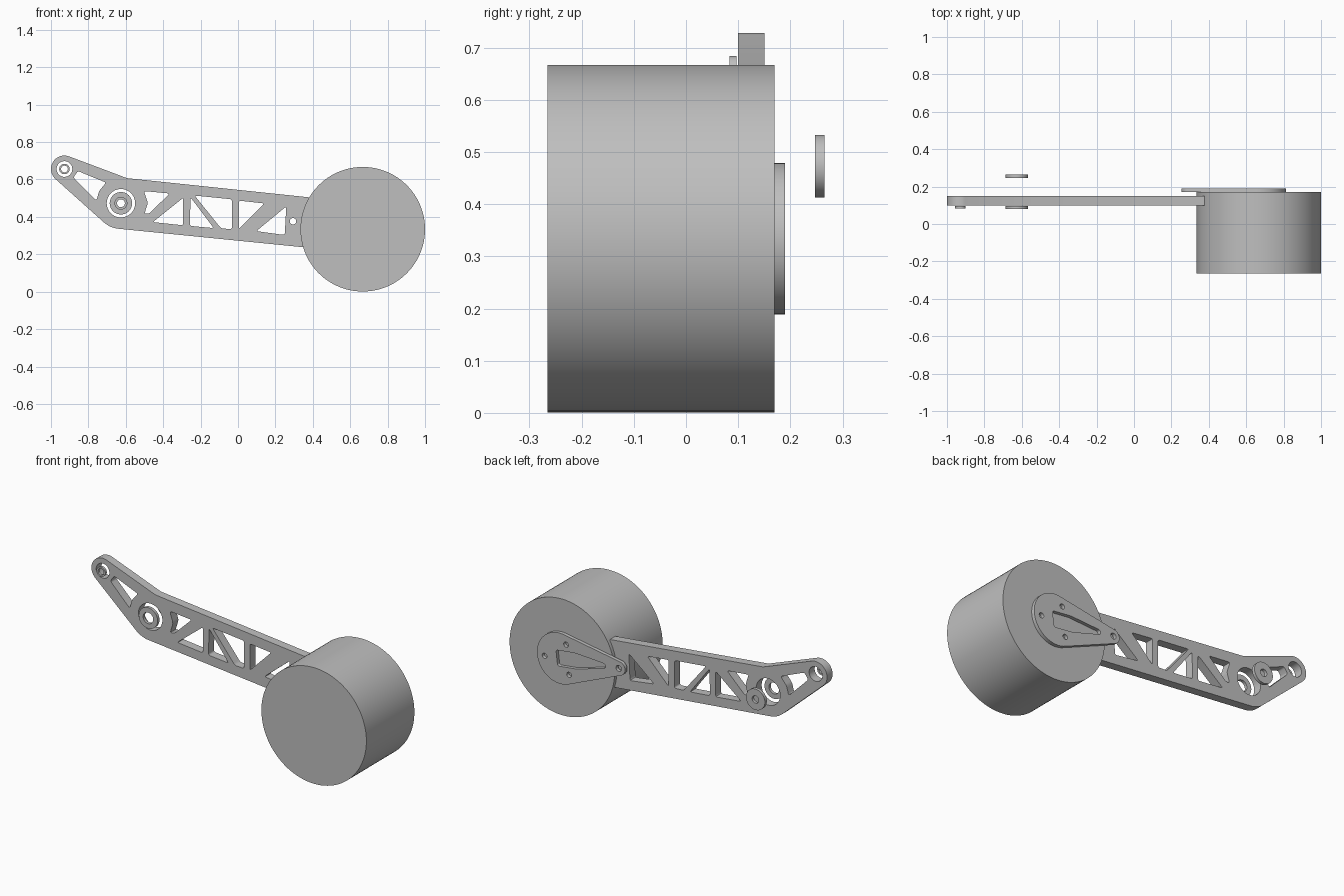
import bpy
from math import sin, cos, atan2, acos, hypot, radians, pi
from mathutils import Vector

cube = bpy.data.objects.get("Cube")
if cube:
    bpy.data.objects.remove(cube, do_unlink=True)

grey = bpy.data.materials.new("plain grey")
grey.use_nodes = True
COLOUR = (0.52, 0.52, 0.52, 1)
grey.diffuse_color = COLOUR
grey.node_tree.nodes["Principled BSDF"].inputs["Base Color"].default_value = COLOUR


def arc(centre, r, a, b, n=24):
    return [(centre[0] + r * cos(a + (b - a) * i / n),
             centre[1] + r * sin(a + (b - a) * i / n)) for i in range(n + 1)]


def circle(centre, r, n=48):
    return arc(centre, r, 0, 2 * pi, n)[:-1]


def tangents(c1, r1, c2, r2):
    """Angles of the two outer tangent normals shared by two circles."""
    dx, dy = c2[0] - c1[0], c2[1] - c1[1]
    mid, off = atan2(dy, dx), acos((r1 - r2) / hypot(dx, dy))
    return mid + off, mid - off + 2 * pi


def rounded(points, r=0.012, n=4):
    """Polygon with softened corners."""
    out = []
    for i, p in enumerate(points):
        p = Vector(p)
        ends = []
        for q in (points[i - 1], points[(i + 1) % len(points)]):
            d = Vector(q) - p
            ends.append(p + d.normalized() * min(r, d.length * 0.4))
        for k in range(n + 1):
            t = k / n
            out.append(tuple(ends[0] * (1 - t) ** 2 + p * 2 * t * (1 - t) + ends[1] * t * t))
    return out


def plate(name, y0, y1, outline, holes=()):
    """Profile in the x-z plane with holes, extruded from y0 to y1."""
    curve = bpy.data.curves.new(name + "_profile", 'CURVE')
    curve.dimensions, curve.fill_mode = '2D', 'BOTH'
    curve.extrude = (y1 - y0) / 2
    for loop in (outline, *holes):
        spline = curve.splines.new('POLY')
        spline.points.add(len(loop) - 1)
        for point, (x, z) in zip(spline.points, loop):
            point.co = (x, z, 0, 1)
        spline.use_cyclic_u = True
    obj = bpy.data.objects.new(name, curve)
    bpy.context.collection.objects.link(obj)
    obj.rotation_euler.x = radians(90)
    obj.location.y = (y0 + y1) / 2
    bpy.ops.object.select_all(action='DESELECT')
    obj.select_set(True)
    bpy.context.view_layer.objects.active = obj
    bpy.ops.object.convert(target='MESH')
    obj = bpy.context.object
    bpy.ops.object.mode_set(mode='EDIT')
    bpy.ops.mesh.select_all(action='SELECT')
    bpy.ops.mesh.remove_doubles(threshold=0.0001)
    bpy.ops.mesh.normals_make_consistent(inside=False)
    bpy.ops.object.mode_set(mode='OBJECT')
    bpy.ops.object.shade_smooth_by_angle(angle=radians(30))
    obj.data.materials.clear()
    obj.data.materials.append(grey)
    return obj


TIP, TIP_R = (-0.928, 0.656), 0.072
HUB, HUB_R = (-0.626, 0.473), 0.137
DRUM, DRUM_R = (0.667, 0.334), 0.333
PIN = (0.294, 0.377)

# Arm: rounded tip, hub bend, straight end buried in the drum
top, bottom = tangents(TIP, TIP_R, HUB, HUB_R)
arm = arc(TIP, TIP_R, top, bottom)
arm += arc(HUB, HUB_R, bottom, radians(264.2), 12)
arm += [(0.377, 0.235), (0.377, 0.505)]
arm += arc(HUB, HUB_R + 0.001, radians(76.5), radians(76.5), 1)[:1]

# Lightening windows: one in the tip, six forming the truss
windows = [
    [(-0.88, 0.61), (-0.856, 0.645), (-0.705, 0.583), (-0.742, 0.54), (-0.757, 0.487)],
    [(-0.503, 0.538), (-0.365, 0.525), (-0.475, 0.418), (-0.50, 0.416), (-0.482, 0.475)],
    [(-0.293, 0.502), (-0.293, 0.355), (-0.455, 0.372)],
    [(-0.254, 0.505), (-0.13, 0.34), (-0.257, 0.352)],
    [(-0.232, 0.514), (-0.032, 0.494), (-0.032, 0.335), (-0.09, 0.338)],
    [(0.005, 0.487), (0.14, 0.472), (0.005, 0.335)],
    [(0.098, 0.324), (0.258, 0.456), (0.25, 0.303)],
]
arm_holes = [rounded(w) for w in windows]
arm_holes += [circle(TIP, 0.042), circle(HUB, 0.076), circle(PIN, 0.017, 24)]
plate("truss_arm", 0.10, 0.15, arm, arm_holes)

# Drum
plate("drum", -0.265, 0.17, circle(DRUM, DRUM_R, 96))

# Teardrop mounting plate with slot, three bolt holes and pin hole
top, bottom = tangents(PIN, 0.04, DRUM, 0.145)
teardrop = arc(PIN, 0.04, top, bottom) + arc(DRUM, 0.145, bottom - 2 * pi, top, 48)
tilt = atan2(DRUM[1] - PIN[1], DRUM[0] - PIN[0])


def on_plate(u, v):
    return (DRUM[0] + u * cos(tilt) - v * sin(tilt), DRUM[1] + u * sin(tilt) + v * cos(tilt))


slot = [on_plate(*p) for p in ((0.02, 0.045), (-0.1, 0.045), (-0.29, 0.012),
                               (-0.29, -0.012), (-0.1, -0.045), (0.02, -0.045))]
bolts = [circle(on_plate(0.098 * cos(a), 0.098 * sin(a)), 0.015, 24)
         for a in (0, radians(120), radians(240))]
plate("mounting_plate", 0.17, 0.19, teardrop,
      [rounded(slot), circle(PIN, 0.017, 24), *bolts])

# Loose washers beside the hub and the tip
for name, centre, y0, y1, r, bore in (
        ("front_hub_washer", HUB, 0.08, 0.097, 0.06, 0.032),
        ("back_hub_washer", HUB, 0.247, 0.265, 0.06, 0.021),
        ("tip_washer", TIP, 0.083, 0.097, 0.028, 0.018)):
    plate(name, y0, y1, circle(centre, r), [circle(centre, bore, 32)])
